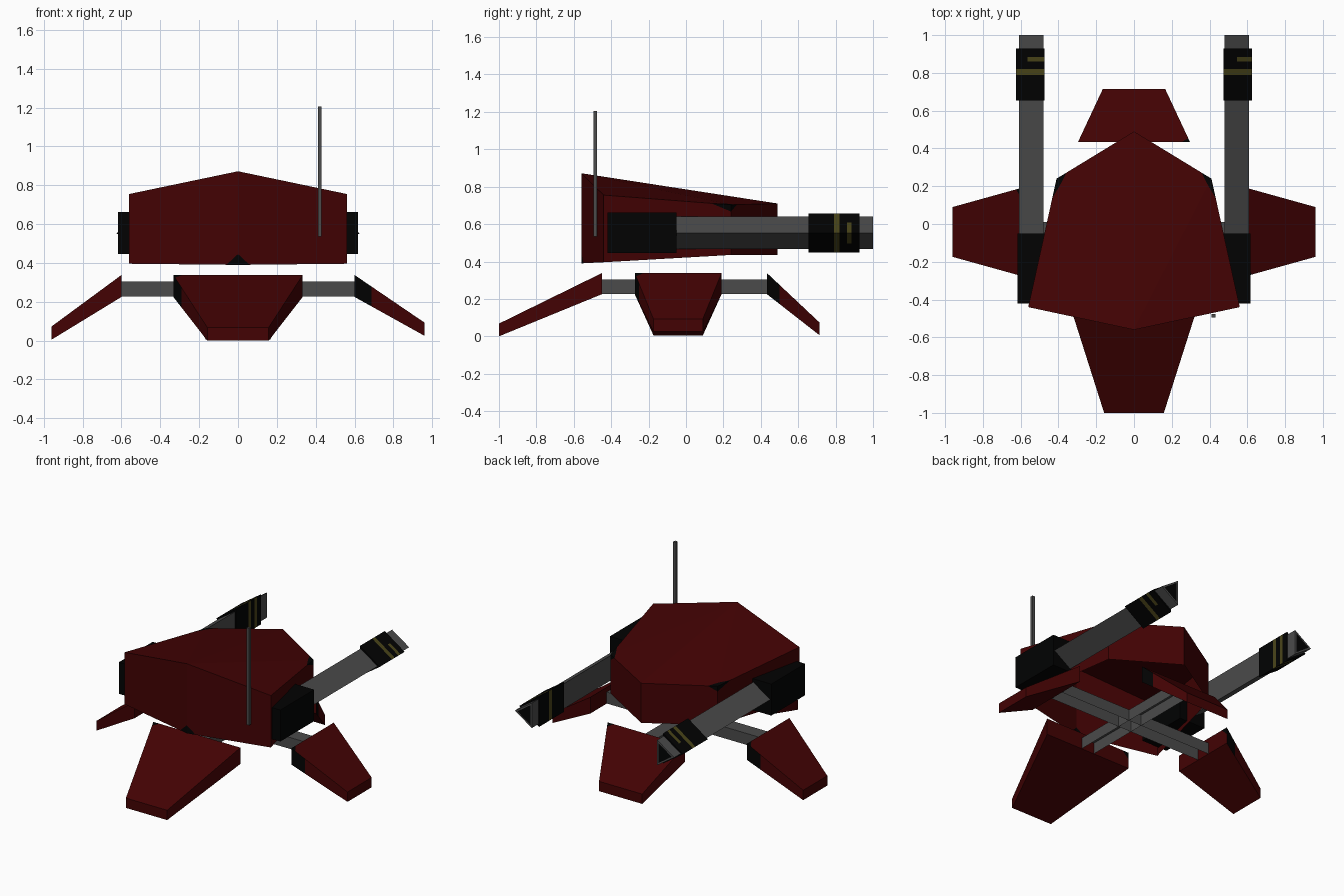
import bpy, bmesh, math
from mathutils import Vector

if "Cube" in bpy.data.objects:
    bpy.data.objects.remove(bpy.data.objects["Cube"])


def material(name, rgb):
    m = bpy.data.materials.new(name)
    m.diffuse_color = (*rgb, 1)
    m.use_nodes = True
    m.node_tree.nodes["Principled BSDF"].inputs["Base Color"].default_value = m.diffuse_color
    return m


RED = material("dark_red", (0.056, 0.0007, 0.001))
GREY = material("steel_grey", (0.07, 0.07, 0.07))
BLACK = material("near_black", (0.0005, 0.0006, 0.0006))
YELLOW = material("dull_yellow", (0.07, 0.06, 0.01))


def finish(name, bm, mats):
    me = bpy.data.meshes.new(name)
    bm.to_mesh(me)
    bm.free()
    for m in mats:
        me.materials.append(m)
    ob = bpy.data.objects.new(name, me)
    bpy.context.collection.objects.link(ob)
    return ob


def loft(a, b):
    """Solid between two matching outlines."""
    bm = bmesh.new()
    va, vb = [bm.verts.new(p) for p in a], [bm.verts.new(p) for p in b]
    n = len(a)
    for i in range(n):
        j = (i + 1) % n
        bm.faces.new((va[i], va[j], vb[j], vb[i]))
    bm.faces.new(va[::-1])
    bm.faces.new(vb)
    bmesh.ops.recalc_face_normals(bm, faces=bm.faces[:])
    return bm


def cut(bm, co, no):
    bmesh.ops.bisect_plane(bm, geom=bm.verts[:] + bm.edges[:] + bm.faces[:],
                           plane_co=co, plane_no=no)


def open_bottom(bm):
    bmesh.ops.delete(bm, geom=[f for f in bm.faces if f.normal.z < -0.9], context='FACES_ONLY')


def worn_corner(bm, corner, direction, depth):
    """Colour the tip of a corner black, cutting the faces where it starts."""
    no = Vector(direction).normalized()
    co = Vector(corner) - no * depth
    cut(bm, co, no)
    for f in bm.faces:
        if (f.calc_center_median() - co).dot(no) > 0:
            f.material_index = 1


def box(name, x, y, z, mat, hollow=False):
    outline = [(x[0], y[0]), (x[1], y[0]), (x[1], y[1]), (x[0], y[1])]
    bm = loft([(*p, z[0]) for p in outline], [(*p, z[1]) for p in outline])
    if hollow:
        open_bottom(bm)
    return finish(name, bm, [mat])


def triangle(side, inner, outer, half, y):
    """Triangular section: upright inner side, point facing outward."""
    zc = 0.553
    return [(side * inner, y, zc - half), (side * outer, y, zc), (side * inner, y, zc + half)]


# Turret hull: six-sided shell, ridged top rising to the front plate
hull = [(0, 0.49, 0.435, 0.71), (0.41, 0.24, 0.435, 0.703), (0.56, -0.44, 0.396, 0.755),
        (0, -0.56, 0.39, 0.872), (-0.56, -0.44, 0.396, 0.755), (-0.41, 0.24, 0.435, 0.703)]
bm = bmesh.new()
lo = [bm.verts.new((x, y, z)) for x, y, z, t in hull]
hi = [bm.verts.new((x, y, t)) for x, y, z, t in hull]
for i in range(6):
    j = (i + 1) % 6
    bm.faces.new((lo[i], lo[j], hi[j], hi[i]))
for ring in (lo, hi):
    for a, b, c in ((0, 1, 3), (1, 2, 3), (0, 3, 5), (5, 3, 4)):
        bm.faces.new((ring[a], ring[b], ring[c]))
bmesh.ops.recalc_face_normals(bm, faces=bm.faces[:])
open_bottom(bm)
worn_corner(bm, (0, -0.56, 0.39), (0, -1, -0.23), 0.0125)
for sx in (1, -1):
    worn_corner(bm, (sx * 0.41, 0.24, 0.703), (sx, 0.6, 0.9), 0.022)
finish("turret_hull", bm, [RED, BLACK])

# Guns on both sides
for side, tag in ((1, "right"), (-1, "left")):
    box(tag + "_gun_mount", sorted((side * 0.42, side * 0.618)), (-0.42, -0.05), (0.445, 0.663), BLACK)

    # barrel with a dark bore on the end
    bm = loft(triangle(side, 0.48, 0.61, 0.087, -0.15), triangle(side, 0.48, 0.61, 0.087, 1.0))
    end = [f for f in bm.faces if f.normal.y > 0.9]
    bmesh.ops.inset_region(bm, faces=end, thickness=0.02)
    end[0].material_index = 1
    finish(tag + "_barrel", bm, [GREY, BLACK])

    # muzzle sleeve with a full stripe and a short stripe
    bm = loft(triangle(side, 0.474, 0.626, 0.104, 0.655), triangle(side, 0.474, 0.626, 0.104, 0.928))
    for y in (0.79, 0.82, 0.86, 0.884):
        cut(bm, (0, y, 0), (0, 1, 0))
    short_x = 0.545 if side > 0 else -0.565
    cut(bm, (short_x, 0, 0), (1, 0, 0))
    for f in bm.faces:
        c = f.calc_center_median()
        if abs(f.normal.y) < 0.5:
            full = 0.79 < c.y < 0.82
            short = 0.86 < c.y < 0.884 and c.x > short_x
            f.material_index = int(full or short)
    finish(tag + "_muzzle_sleeve", bm, [BLACK, YELLOW])

# Antenna
box("antenna", (0.411, 0.431), (-0.495, -0.476), (0.535, 1.205), GREY)

# Crossed channel struts under the turret
box("cross_strut_sideways", (-0.63, 0.63), (-0.09, 0.01), (0.226, 0.305), GREY, True)
box("cross_strut_lengthways", (-0.05, 0.05), (-0.48, 0.46), (0.226, 0.303), GREY, True)


# Splayed feet: tapered slabs, one side dark near the hip
def foot(name, angle, centre, r0, r1, w0, w1, tip):
    d = Vector((round(math.cos(angle)), round(math.sin(angle)), 0))
    s = Vector((-d.y, d.x, 0))

    def section(r, w, z0, z1):
        return [centre + d * r + s * t + Vector((0, 0, z))
                for t, z in ((-w, z0), (w, z0), (w, z1), (-w, z1))]

    bm = loft(section(r0, w0, 0.225, 0.338), section(r1, w1, tip, tip + 0.068))
    split = r0 + 0.24 * (r1 - r0)
    cut(bm, centre + d * split, d)
    for f in bm.faces:
        near = (f.calc_center_median() - centre).dot(d) < split
        f.material_index = int(near and f.normal.dot(s) < -0.7)
    worn_corner(bm, centre + d * r0 - s * w0 + Vector((0, 0, 0.338)), -d - s + Vector((0, 0, 1)), 0.028)
    finish(name, bm, [RED, BLACK])


mid, offset = Vector((0, 0, 0)), Vector((0, -0.042, 0))
foot("right_foot", 0, offset, 0.6, 0.96, 0.232, 0.132, 0.025)
foot("left_foot", math.pi, offset, 0.6, 0.96, 0.232, 0.132, 0.005)
foot("back_foot", math.pi / 2, mid, 0.433, 0.715, 0.297, 0.165, 0.005)
foot("front_foot", -math.pi / 2, mid, 0.45, 1.0, 0.333, 0.158, 0.0)
